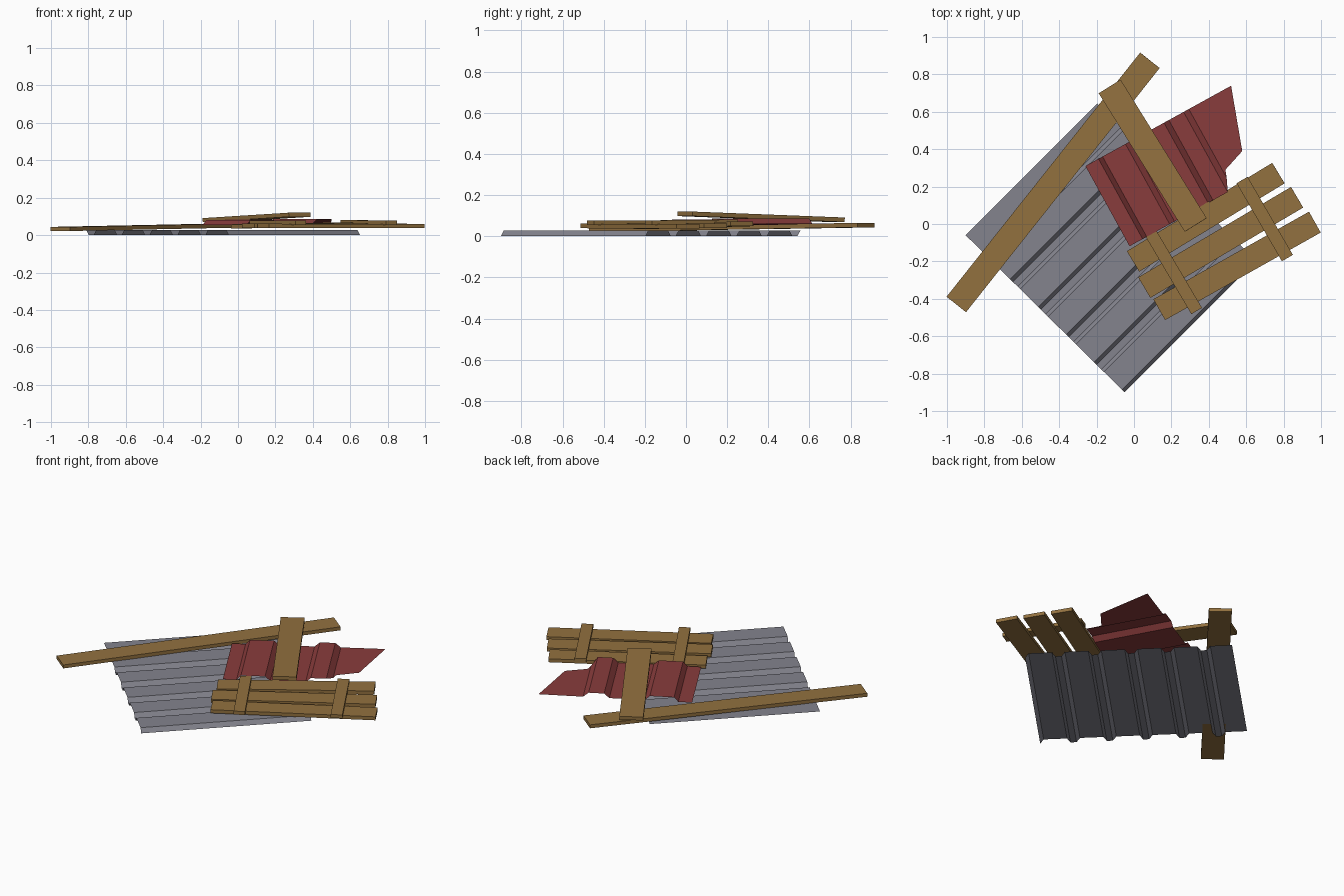
import bpy
from mathutils import Vector

if "Cube" in bpy.data.objects:
    bpy.data.objects.remove(bpy.data.objects["Cube"])


def material(name, rgb):
    m = bpy.data.materials.new(name)
    m.diffuse_color = (*rgb, 1)
    m.use_nodes = True
    m.node_tree.nodes["Principled BSDF"].inputs["Base Color"].default_value = m.diffuse_color
    return m


WOOD = material("wood", (0.29, 0.165, 0.05))
RED = material("red_metal", (0.25, 0.045, 0.045))
GREY = material("grey_metal", (0.23, 0.23, 0.27))


def add_mesh(name, verts, faces, mat):
    me = bpy.data.meshes.new(name)
    me.from_pydata(verts, [], faces)
    me.materials.append(mat)
    ob = bpy.data.objects.new(name, me)
    bpy.context.collection.objects.link(ob)
    return ob


def plank(name, start, end, width, thick=0.022):
    """Box board whose centreline runs from start to end."""
    a, b = Vector(start), Vector(end)
    d = (b - a).normalized()
    side = Vector((0, 0, 1)).cross(d).normalized()
    up = d.cross(side)
    s, u = side * width / 2, up * thick / 2
    verts = [p + i * s + j * u for p in (a, b)
             for i, j in ((-1, -1), (1, -1), (1, 1), (-1, 1))]
    faces = [(3, 2, 1, 0), (4, 5, 6, 7)]
    faces += [(i, (i + 1) % 4, (i + 1) % 4 + 4, i + 4) for i in range(4)]
    return add_mesh(name, verts, faces, WOOD)


def folded_sheet(name, origin, along, across, profile, mat, tilt=0.0):
    """Thin sheet from (u, z, length) folds."""
    o = Vector(origin)
    e, f = Vector((*along, tilt)), Vector((*across, 0))
    verts = []
    for u, z, length in profile:
        p = o + e * u + Vector((0, 0, z))
        verts += [p, p + f * length]
    faces = [(2 * i, 2 * i + 1, 2 * i + 3, 2 * i + 2)
             for i in range(len(profile) - 1)]
    return add_mesh(name, verts, faces, mat)


# Grey corrugated sheet: flat crowns with narrow valleys
length = 0.995
prof = [(0, 0.027, length)]
for k in range(5):
    u = 0.125 + 0.21 * k
    prof += [(u, 0.027, length), (u + 0.02, 0.0, length),
             (u + 0.055, 0.0, length), (u + 0.075, 0.027, length)]
prof += [(1.175, 0.027, length), (1.195, 0.0, length)]
folded_sheet("grey_corrugated_sheet", (-0.90, -0.06, 0), (0.711, -0.703),
             (0.707, 0.707), prof, GREY)

# Torn red sheet with two ridges and a ragged end
w = 0.49
red = [(0, 0, w), (0.08, 0, w), (0.105, 0.027, w), (0.245, 0.027, w),
       (0.275, 0, w), (0.48, 0, w), (0.51, 0.027, w), (0.60, 0.027, w),
       (0.632, 0, 0.42), (0.647, 0, 0.379), (0.774, 0, 0.335), (0.89, 0, 0.001)]
folded_sheet("torn_red_sheet", (-0.26, 0.31, 0.053), (0.875, 0.482),
             (0.482, -0.875), red, RED, tilt=0.01)

# Loose planks
plank("long_plank", (-0.95, -0.43, 0.033), (0.085, 0.875, 0.054), 0.133)
plank("upper_plank", (-0.13, 0.735, 0.08), (0.33, -0.005, 0.109), 0.138)

# Broken pallet: three slats and two battens
slats = [((-0.005, -0.2, 0.047), (0.772, 0.272, 0.06)),
         ((0.055, -0.34, 0.05), (0.872, 0.143, 0.052)),
         ((0.135, -0.458, 0.05), (0.967, 0.01, 0.048))]
for i, (a, b) in enumerate(slats):
    plank(f"pallet_slat_{i + 1}", a, b, 0.128)
plank("pallet_batten_1", (0.09, -0.05, 0.066), (0.335, -0.465, 0.066), 0.066)
plank("pallet_batten_2", (0.578, 0.235, 0.07), (0.82, -0.182, 0.066), 0.068)
